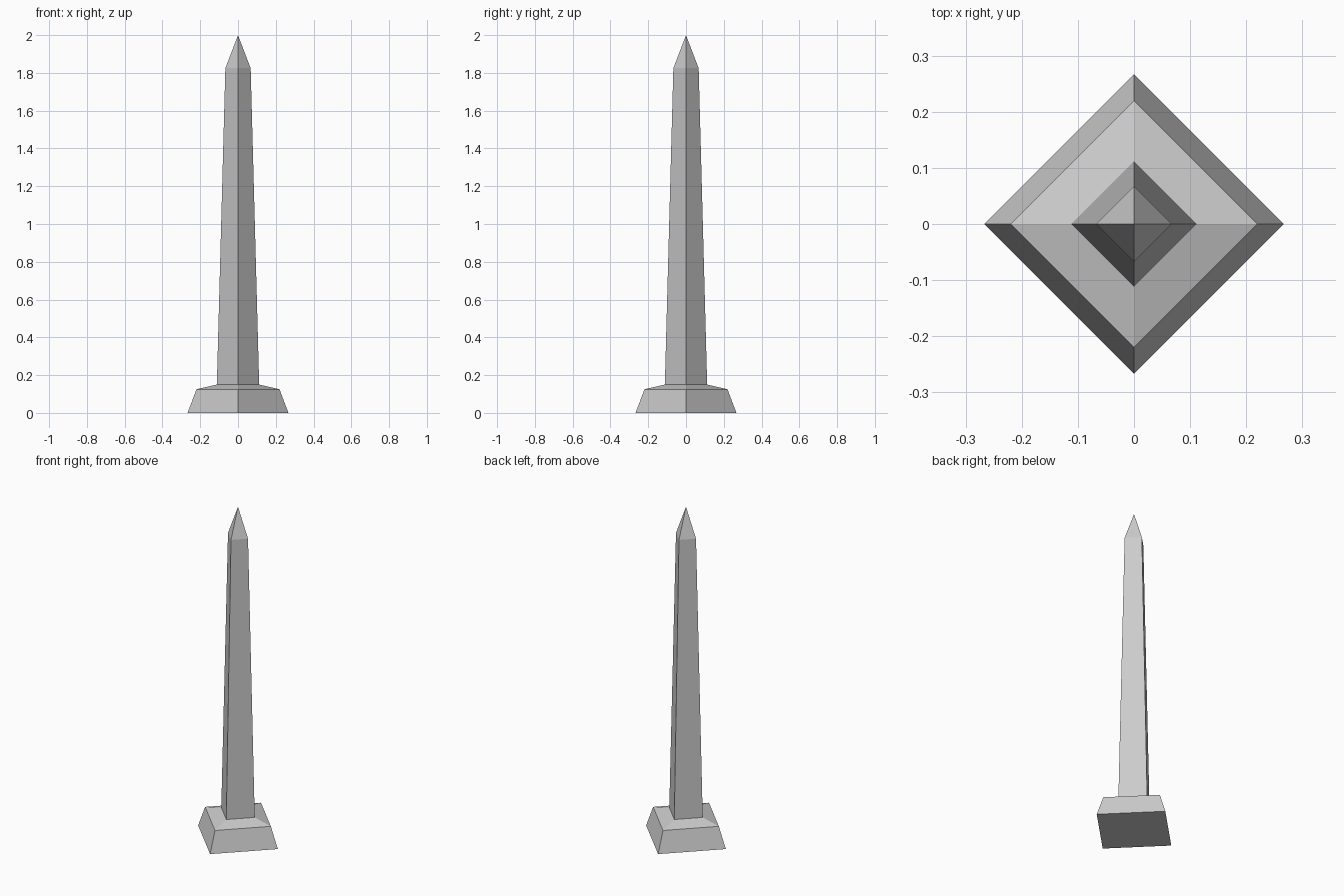
import bpy, bmesh
from math import cos, sin, pi

if "Cube" in bpy.data.objects:
    bpy.data.objects.remove(bpy.data.objects["Cube"])


def square_lathe(name, profile, cap_bottom=False):
    """Sweep (radius, z) points around four corners lying on the x and y axes."""
    bm = bmesh.new()
    rings = []
    for r, z in profile:
        count = 4 if r > 0 else 1
        rings.append([bm.verts.new((r * cos(i * pi / 2), r * sin(i * pi / 2), z))
                      for i in range(count)])
    for low, high in zip(rings, rings[1:]):
        for i in range(4):
            j = (i + 1) % 4
            if len(high) == 1:
                bm.faces.new((low[i], low[j], high[0]))
            else:
                bm.faces.new((low[i], low[j], high[j], high[i]))
    if cap_bottom:
        bm.faces.new(rings[0][::-1])
    mesh = bpy.data.meshes.new(name)
    bm.to_mesh(mesh)
    bm.free()
    obj = bpy.data.objects.new(name, mesh)
    bpy.context.collection.objects.link(obj)
    return obj


# Plinth: sloped sides and a shallow shoulder rising to the shaft
square_lathe("plinth", [(0.267, 0), (0.22, 0.125), (0.112, 0.15)], cap_bottom=True)

# Shaft: tapered, finished with a pyramid tip
square_lathe("shaft", [(0.112, 0.15), (0.067, 1.825), (0, 2.0)])
